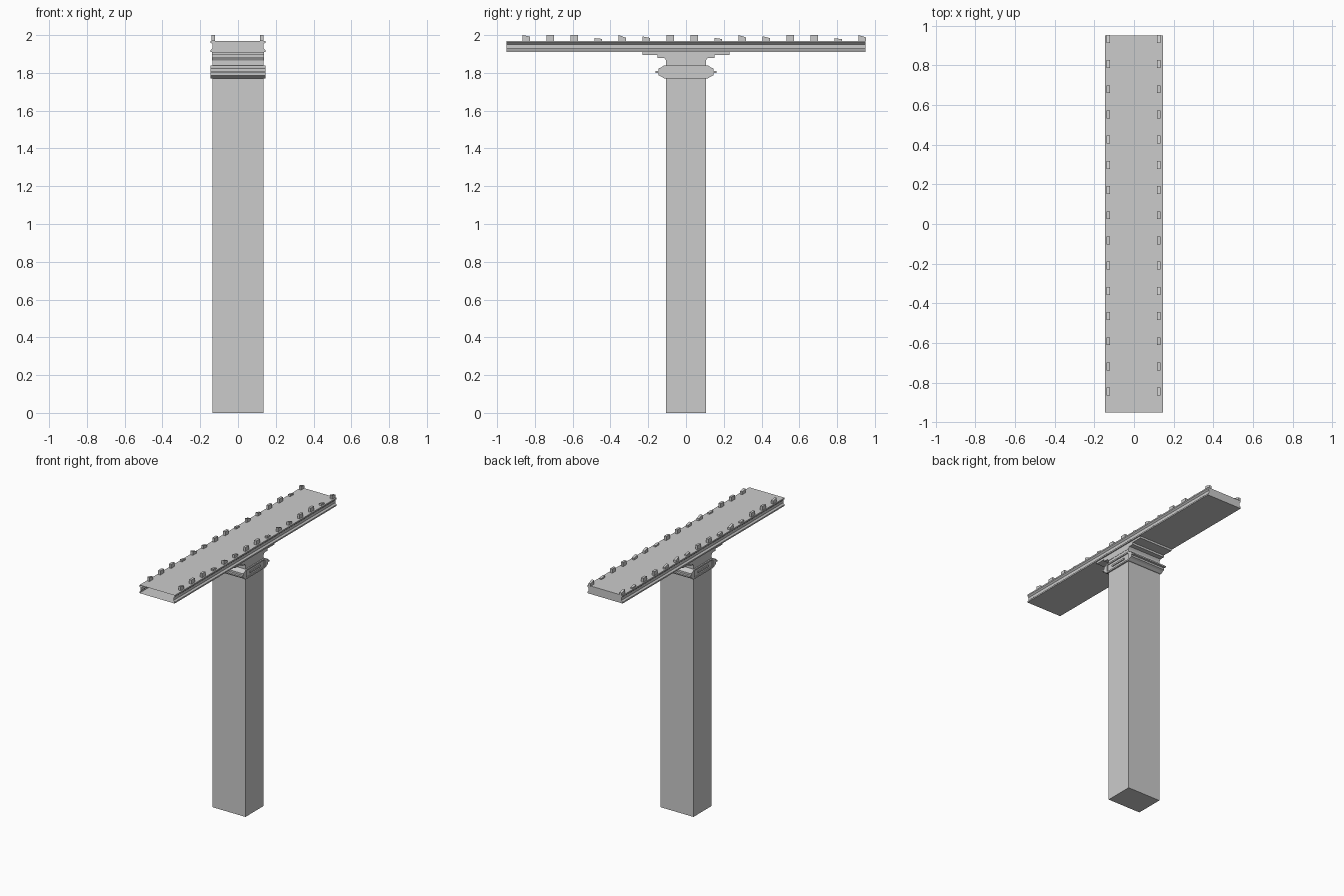
import bpy, bmesh

if "Cube" in bpy.data.objects:
    bpy.data.objects.remove(bpy.data.objects["Cube"])


def prism(name, profile, axis, lo, hi, open_start=False):
    """Extrude a closed (u, z) profile along x or y."""
    bm = bmesh.new()

    def place(u, z, t):
        return (t, u, z) if axis == 'x' else (u, t, z)

    a = [bm.verts.new(place(u, z, lo)) for u, z in profile]
    b = [bm.verts.new(place(u, z, hi)) for u, z in profile]
    n = len(profile)
    start = bm.faces.new(a)
    bm.faces.new(b)
    for i in range(n):
        j = (i + 1) % n
        bm.faces.new((a[i], a[j], b[j], b[i]))
    bmesh.ops.recalc_face_normals(bm, faces=bm.faces)
    if open_start:
        bmesh.ops.delete(bm, geom=[start], context='FACES_ONLY')
    mesh = bpy.data.meshes.new(name)
    bm.to_mesh(mesh)
    bm.free()
    ob = bpy.data.objects.new(name, mesh)
    bpy.context.collection.objects.link(ob)
    return ob


def rect(w, z0, z1):
    return [(-w, z0), (w, z0), (w, z1), (-w, z1)]


def symmetric(half):
    """Mirror a right-hand half profile, listed bottom to top."""
    return half + [(-u, z) for u, z in reversed(half)]


# Square shaft
prism("shaft", rect(0.105, 0, 1.885), 'x', -0.135, 0.135)

# Stepped corbels carrying the beam
prism("corbel", symmetric([(0.105, 1.865), (0.115, 1.88), (0.15, 1.88),
                           (0.15, 1.895), (0.23, 1.895), (0.23, 1.91)]),
      'x', -0.137, 0.137)

# Stepped capital band, with raised frame and slot on both sides
band = symmetric([(0.115, 1.77), (0.13, 1.78), (0.145, 1.787), (0.145, 1.80),
                  (0.162, 1.80), (0.162, 1.81), (0.145, 1.81),
                  (0.145, 1.823), (0.13, 1.83), (0.115, 1.84)])
capital = prism("capital_band", band, 'x', -0.145, 0.145)
for side in (-1, 1):
    cutter = prism("recess_cutter", rect(0.11, 1.78, 1.83), 'x',
                   side * 0.138, side * 0.16)
    cutter.hide_render = True
    cutter.hide_set(True)
    mod = capital.modifiers.new("recess", 'BOOLEAN')
    mod.object = cutter
    mod.solver = 'EXACT'
    prism("capital_slot", rect(0.062, 1.798, 1.81), 'x',
          side * 0.137, side * 0.145)

# Long beam with grooved sides, open at the front end
prism("beam", symmetric([(0.145, 1.91), (0.145, 1.92), (0.134, 1.93),
                         (0.134, 1.95), (0.145, 1.96), (0.145, 1.97)]),
      'y', -0.95, 0.95, open_start=True)

# Worn teeth along both edges: (front height, back height), repeated
tops = [(0.03, 0.022), (0.03, 0.03), (0.03, 0.03), (0.014, 0.01),
        (0.03, 0.016), (0.023, 0.015), (0.03, 0.03), (0.03, 0.03),
        (0.015, 0.009), (0.03, 0.018), (0.024, 0.014), (0.03, 0.03),
        (0.03, 0.03), (0.014, 0.008), (0.03, 0.018)]
for i, (front, back) in enumerate(tops):
    y = -0.845 + i * 0.127
    shape = [(y - 0.02, 1.968), (y + 0.02, 1.968),
             (y + 0.02, 1.97 + back), (y - 0.02, 1.97 + front)]
    for x in (-0.13, 0.125):
        prism("edge_tooth", shape, 'x', x - 0.009, x + 0.009)
